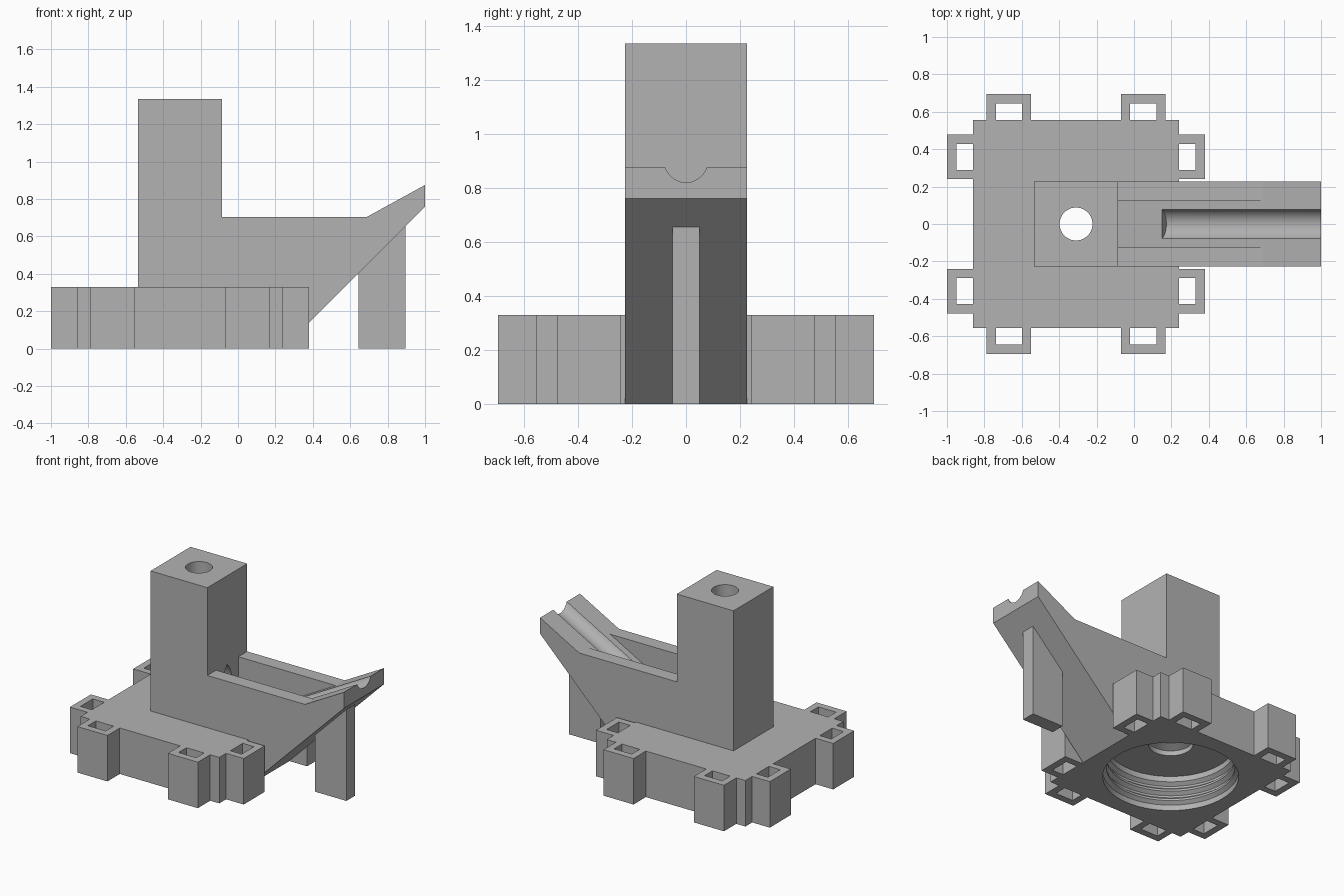
import bpy, bmesh, math
from mathutils import Vector, Matrix

if "Cube" in bpy.data.objects:
    bpy.data.objects.remove(bpy.data.objects["Cube"])

grey = bpy.data.materials.new("plain grey")
grey.diffuse_color = (0.45, 0.45, 0.45, 1)
grey.use_nodes = True
grey.node_tree.nodes["Principled BSDF"].inputs["Base Color"].default_value = grey.diffuse_color


def make(name, bm):
    bmesh.ops.recalc_face_normals(bm, faces=bm.faces)
    me = bpy.data.meshes.new(name)
    bm.to_mesh(me)
    bm.free()
    me.materials.append(grey)
    ob = bpy.data.objects.new(name, me)
    bpy.context.collection.objects.link(ob)
    return ob


def prism(name, pts, vec):
    """Extrude a flat outline along a vector."""
    bm = bmesh.new()
    f = bm.faces.new([bm.verts.new(p) for p in pts])
    r = bmesh.ops.extrude_face_region(bm, geom=[f])
    bmesh.ops.translate(bm, vec=vec, verts=[v for v in r["geom"] if isinstance(v, bmesh.types.BMVert)])
    return make(name, bm)


def side_prism(name, pts, half):
    return prism(name, [(x, -half, z) for x, z in pts], (0, 2 * half, 0))


def lathe(name, prof, cx, n=64):
    """Spin a closed radius/height profile about a vertical axis."""
    bm = bmesh.new()
    rings = [[bm.verts.new((cx + r * math.cos(2 * math.pi * i / n),
                            r * math.sin(2 * math.pi * i / n), z)) for i in range(n)]
             for r, z in prof]
    for a, b in zip(rings, rings[1:]):
        for i in range(n):
            j = (i + 1) % n
            bm.faces.new((a[i], a[j], b[j], b[i]))
    bm.faces.new(rings[0])
    bm.faces.new(rings[-1])
    return make(name, bm)


def boolean(ob, other, op):
    m = ob.modifiers.new(op, "BOOLEAN")
    m.operation, m.solver, m.object = op, "EXACT", other
    bpy.context.view_layer.objects.active = ob
    bpy.ops.object.modifier_apply(modifier=m.name)
    bpy.data.objects.remove(other)


CX, H = -0.31, 0.33

# Base slab
base = prism("base_and_tower", [(-0.86, -0.555, 0), (0.24, -0.555, 0),
                                (0.24, 0.555, 0), (-0.86, 0.555, 0)], (0, 0, H))

# Tower and sloping arm
body = side_prism("body", [(-0.535, 0.1), (0.2, 0.1), (0.24, 0), (1, 0.76), (1, 0.875),
                           (0.69, 0.705), (-0.085, 0.705), (-0.085, 1.335), (-0.535, 1.335)], 0.226)
boolean(base, body, "UNION")

# Open trough whose floor continues the arm's slope
slope = math.atan2(0.17, 0.31)
floor_z = 0.705 - 0.775 * math.tan(slope)
boolean(base, side_prism("trough_cut", [(-0.085, floor_z), (0.69, 0.705), (0.6, 0.8),
                                        (-0.085, 0.8)], 0.126), "DIFFERENCE")

# Round groove along the ramp
d = Vector((math.cos(slope), 0, math.sin(slope)))
n = Vector((-math.sin(slope), 0, math.cos(slope)))
start = Vector((0.15, 0, 0.705 - 0.54 * math.tan(slope))) + n * 0.0375
bm = bmesh.new()
bmesh.ops.create_cone(bm, cap_ends=True, segments=48, radius1=0.0857, radius2=0.0857, depth=1.2,
                      matrix=Matrix.Translation(start + d * 0.6) @ d.to_track_quat("Z", "Y").to_matrix().to_4x4())
boolean(base, make("groove_cut", bm), "DIFFERENCE")

# Threaded socket below, with the vertical bore up through the tower
socket = [(0.44, -0.05), (0.44, 0.04), (0.415, 0.06), (0.415, 0.075), (0.44, 0.095),
          (0.44, 0.11), (0.415, 0.13), (0.415, 0.145), (0.44, 0.165), (0.44, 0.18),
          (0.415, 0.2), (0.415, 0.24), (0.145, 0.24), (0.145, 0.275), (0.088, 0.30), (0.088, 1.4)]
boolean(base, lathe("socket_cut", socket, CX), "DIFFERENCE")

# Pointed outlet from the bore into the trough
outlet = [(0, 0.70), (0.03, 0.66), (0.05, 0.61), (0.065, 0.5), (0.065, 0.32),
          (-0.065, 0.32), (-0.065, 0.5), (-0.05, 0.61), (-0.03, 0.66)]
boolean(base, prism("outlet_cut", [(CX, y, z) for y, z in outlet], (0.27, 0, 0)), "DIFFERENCE")

# Support leg, its top cut to the underside of the arm
side_prism("support_leg", [(0.645, 0), (0.895, 0), (0.895, 0.655), (0.645, 0.405)], 0.05)

# Connector loops: two on every edge of the base
half_outline = [(-0.119, 0), (-0.119, 0.14), (0.119, 0.14), (0.119, 0),
                (0.07, 0), (0.07, 0.09), (-0.07, 0.09), (-0.07, 0)]
for k, (edge, name) in enumerate(((0.555, "back"), (0.55, "left"), (0.555, "front"), (0.55, "right"))):
    rot = Matrix.Rotation(k * math.pi / 2, 3, "Z")
    for s in (-1, 1):
        pts = [rot @ Vector((s * 0.359 + u, edge + v, 0)) + Vector((CX, 0, 0)) for u, v in half_outline]
        prism(f"{name}_loop_{'a' if s < 0 else 'b'}", pts, (0, 0, H))

# Smooth the round surfaces, keep the edges sharp
bpy.ops.object.select_all(action="DESELECT")
base.select_set(True)
bpy.context.view_layer.objects.active = base
bpy.ops.object.shade_smooth_by_angle(angle=math.radians(25))
